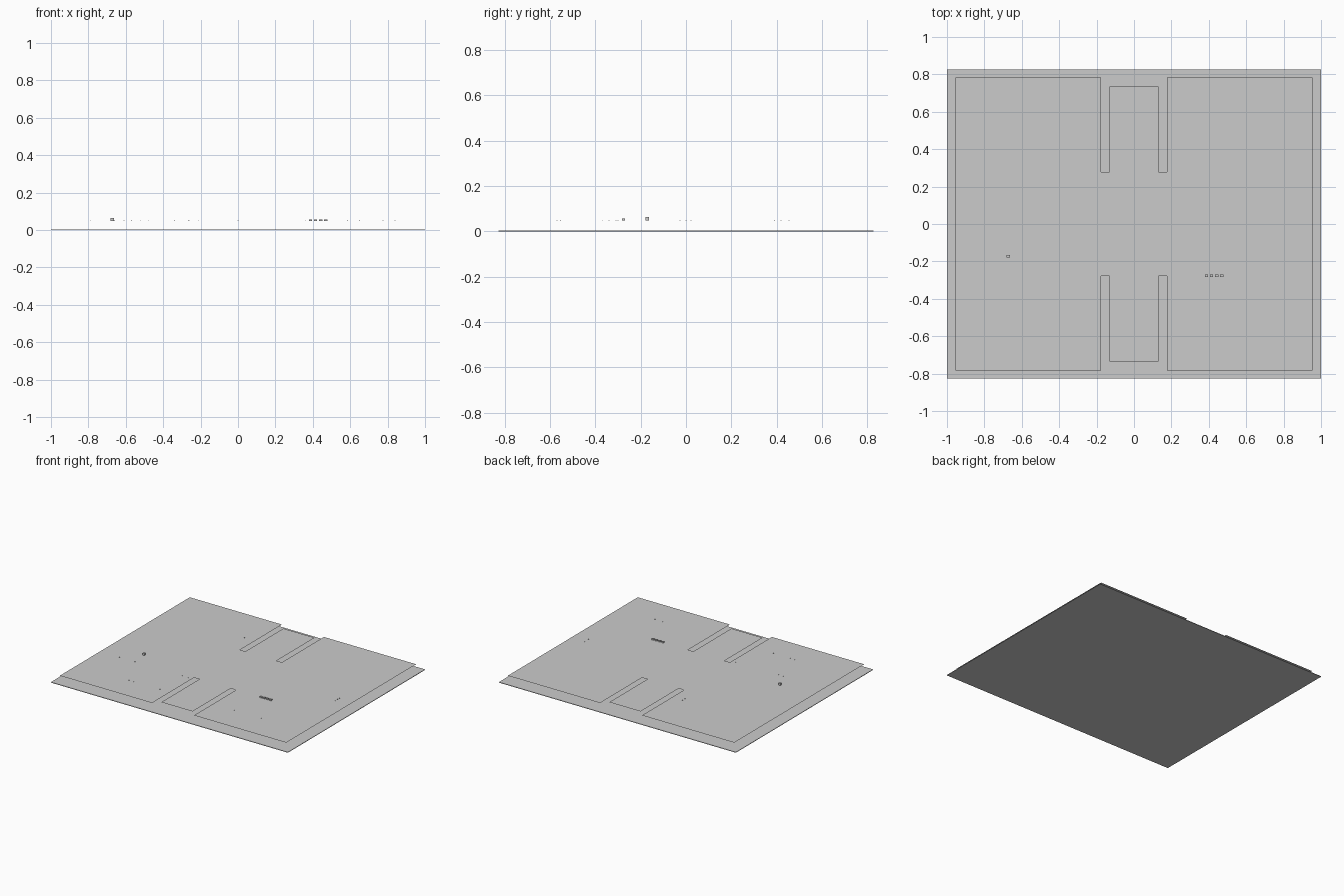
import bpy, bmesh

if "Cube" in bpy.data.objects:
    bpy.data.objects.remove(bpy.data.objects["Cube"])

SHEET_Z = 0.048


def finish(name, bm):
    mesh = bpy.data.meshes.new(name)
    bm.to_mesh(mesh)
    bm.free()
    obj = bpy.data.objects.new(name, mesh)
    bpy.context.collection.objects.link(obj)
    return obj


def sheet(name, outline, z):
    bm = bmesh.new()
    bm.faces.new([bm.verts.new((x, y, z)) for x, y in outline])
    bm.normal_update()
    return finish(name, bm)


def boxes(name, spots, size, bottom, height):
    bm = bmesh.new()
    for x, y in spots:
        made = bmesh.ops.create_cube(bm, size=1)["verts"]
        for v in made:
            v.co.x = v.co.x * size[0] + x
            v.co.y = v.co.y * size[1] + y
            v.co.z = (v.co.z + 0.5) * height + bottom
    return finish(name, bm)


# Thin base plate
boxes("base_plate", [(0, 0)], (2.0, 1.654), 0, 0.004)

# H-shaped upper sheet with a notch at front and back
X, Y, NX, NY = 0.955, 0.783, 0.177, 0.277
sheet("upper_sheet", [(-X, -Y), (-NX, -Y), (-NX, -NY), (NX, -NY), (NX, -Y), (X, -Y),
                      (X, Y), (NX, Y), (NX, NY), (-NX, NY), (-NX, Y), (-X, Y)], SHEET_Z)

# Panels lying inside the two notches
for side, name in ((-1, "front_panel"), (1, "back_panel")):
    y0, y1 = sorted((side * NY, side * 0.736))
    sheet(name, [(-0.132, y0), (0.132, y0), (0.132, y1), (-0.132, y1)], SHEET_Z)

# Small raised blocks
boxes("single_block", [(-0.672, -0.172)], (0.017, 0.015), SHEET_Z, 0.016)
boxes("block_row", [(0.388 + 0.027 * i, -0.276) for i in range(4)],
      (0.017, 0.014), SHEET_Z, 0.009)

# Tiny studs scattered in rows, plus one at the centre
studs = [(0, 0)]
studs += [(x, -0.30) for x in (-0.79, -0.66, -0.61, -0.57, -0.26, -0.21)]
studs += [(x, -0.57) for x in (-0.52, -0.48, -0.34, -0.26)]
studs += [(x, -0.555) for x in (0.36, 0.45, 0.585, 0.65, 0.775)]
studs += [(-0.265, y) for y in (0.39, 0.42, 0.455)]
studs += [(0.84, y) for y in (-0.026, 0.0, 0.022, -0.37, -0.34, -0.31)]
boxes("tiny_studs", studs, (0.004, 0.004), SHEET_Z, 0.002)
